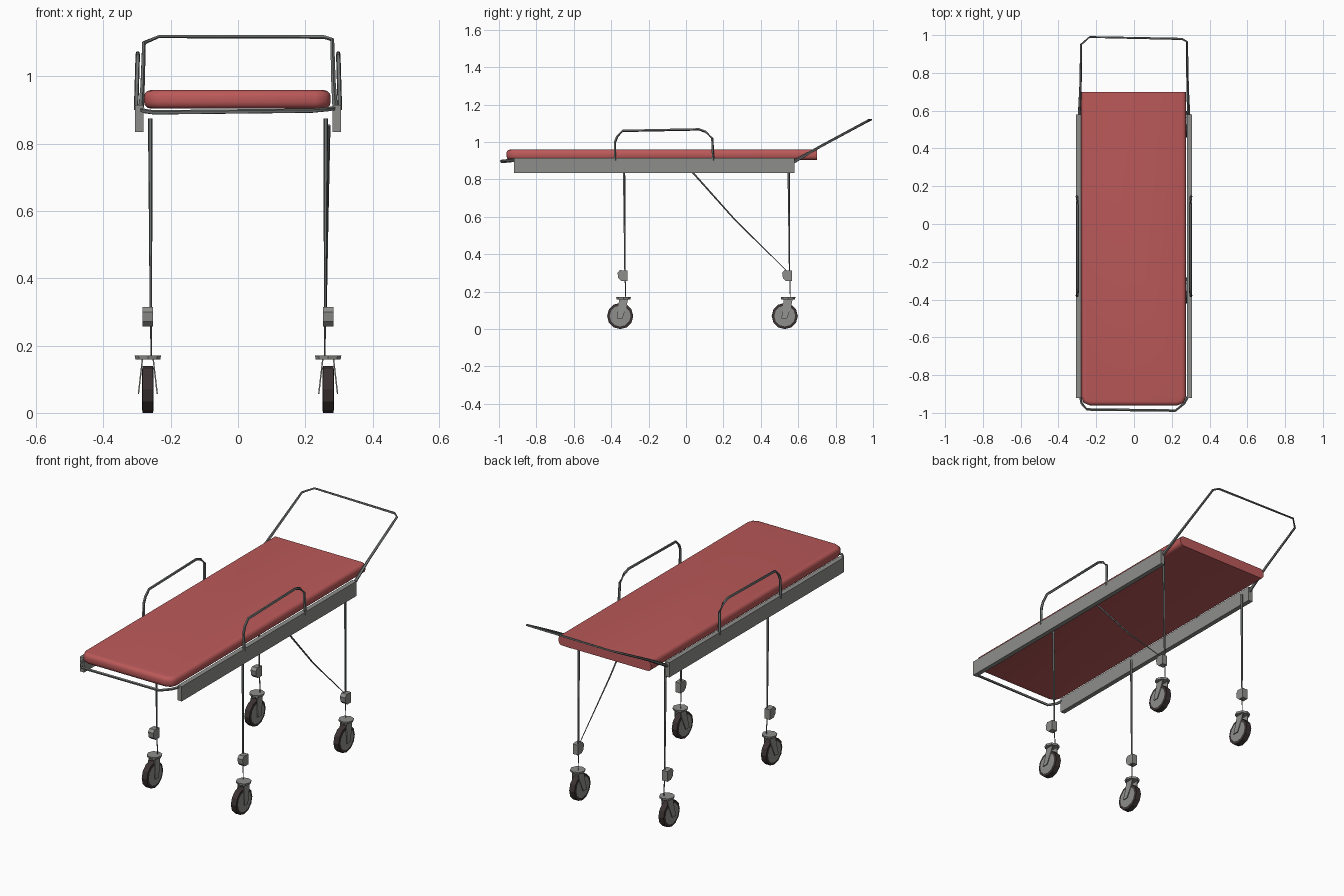
import bpy, bmesh, math
from mathutils import Vector

if "Cube" in bpy.data.objects:
    bpy.data.objects.remove(bpy.data.objects["Cube"])


def material(name, rgb):
    m = bpy.data.materials.new(name)
    m.diffuse_color = (*rgb, 1)
    m.use_nodes = True
    m.node_tree.nodes["Principled BSDF"].inputs["Base Color"].default_value = m.diffuse_color
    return m


RED = material("red vinyl", (0.50, 0.10, 0.10))
STEEL = material("grey steel", (0.27, 0.27, 0.26))
TUBE = material("dark steel", (0.17, 0.18, 0.18))
RUBBER = material("black rubber", (0.045, 0.033, 0.033))


def finish(name, bm, mats, smooth=False):
    bmesh.ops.recalc_face_normals(bm, faces=bm.faces)
    me = bpy.data.meshes.new(name)
    bm.to_mesh(me)
    bm.free()
    for m in mats:
        me.materials.append(m)
    ob = bpy.data.objects.new(name, me)
    bpy.context.collection.objects.link(ob)
    if smooth:
        bpy.ops.object.select_all(action='DESELECT')
        bpy.context.view_layer.objects.active = ob
        ob.select_set(True)
        bpy.ops.object.shade_smooth_by_angle(angle=math.radians(50))
    return ob


def prism(name, profile, x0, x1, mat):
    """Extrude a (y, z) outline along x."""
    bm = bmesh.new()
    f = bm.faces.new([bm.verts.new((x0, y, z)) for y, z in profile])
    r = bmesh.ops.extrude_face_region(bm, geom=[f])
    bmesh.ops.translate(bm, vec=(x1 - x0, 0, 0),
                        verts=[v for v in r["geom"] if isinstance(v, bmesh.types.BMVert)])
    return finish(name, bm, [mat])


def box(name, lo, hi, mat):
    return prism(name, [(lo[1], lo[2]), (hi[1], lo[2]), (hi[1], hi[2]), (lo[1], hi[2])],
                 lo[0], hi[0], mat)


def tube(name, points, radii, mat, sides=5):
    """Thin tube along a path, with one radius per point."""
    pts = [Vector(p) for p in points]
    bm = bmesh.new()
    rings = []
    n = len(pts)
    ref = Vector((0.31, 0.17, 0.93))
    for i, p in enumerate(pts):
        d = (pts[min(i + 1, n - 1)] - pts[max(i - 1, 0)]).normalized()
        if abs(d.z) > 0.95:
            ref = Vector((0, 1, 0))
        u = (ref - d * ref.dot(d)).normalized()
        ref = u
        w = d.cross(u)
        rings.append([bm.verts.new(p + radii[i] * (u * math.cos(a) + w * math.sin(a)))
                      for a in (2 * math.pi * k / sides for k in range(sides))])
    for a, b in zip(rings, rings[1:]):
        for k in range(sides):
            j = (k + 1) % sides
            bm.faces.new((a[k], a[j], b[j], b[k]))
    bm.faces.new(rings[0])
    bm.faces.new(rings[-1])
    return finish(name, bm, [mat], True)


# mattress: rounded front corners and long edges, square cut back end
bm = bmesh.new()
bmesh.ops.create_cube(bm, size=1)
for v in bm.verts:
    v.co = (v.co.x * 0.555 - 0.002, v.co.y * 1.66 - 0.13, v.co.z * 0.055 + 0.932)
corners = [e for e in bm.edges if all(v.co.y < -0.9 for v in e.verts)
           and abs(e.verts[0].co.z - e.verts[1].co.z) > 0.01]
bmesh.ops.bevel(bm, geom=corners, offset=0.045, segments=2, profile=0.5, affect='EDGES')
rim = [e for e in bm.edges if not all(v.co.y > 0.69 for v in e.verts)
       and abs(e.verts[0].co.z - e.verts[1].co.z) < 0.001]
bmesh.ops.bevel(bm, geom=rim, offset=0.02, segments=3, profile=0.5, affect='EDGES')
finish("mattress", bm, [RED], True)

# push handle at the back and low bar at the front
tube("push_handle",
     [(-0.29, 0.57, 0.89), (-0.284, 0.72, 0.977), (-0.28, 0.95, 1.10), (-0.235, 0.99, 1.119),
      (0.255, 0.98, 1.118), (0.28, 0.965, 1.11), (0.284, 0.72, 0.977), (0.29, 0.57, 0.89)],
     [0.009, 0.007, 0.006, 0.005, 0.006, 0.006, 0.007, 0.009], TUBE)
tube("front_bar",
     [(-0.285, -0.915, 0.90), (-0.278, -0.95, 0.897), (-0.25, -0.982, 0.893),
      (0.22, -0.988, 0.898), (0.265, -0.95, 0.902), (0.285, -0.915, 0.905)],
     [0.007] * 6, TUBE)

for s, side in ((-1, "left"), (1, "right")):
    # side rail and guard bar
    box(side + "_side_rail", (s * 0.281, -0.92, 0.835), (s * 0.306, 0.58, 0.915), STEEL)
    guard = [(-0.38, 0.90), (-0.38, 1.0), (-0.368, 1.03), (-0.34, 1.06), (0.07, 1.068),
             (0.105, 1.055), (0.14, 1.02), (0.145, 0.90)]
    tube(side + "_guard", [(s * (0.303 - 0.03 * (z - 0.9)), y, z) for y, z in guard],
         [0.007] * 8, TUBE)

    for y, end in ((-0.34, "front"), (0.54, "back")):
        n = f"{end}_{side}_"
        # thin tapering leg
        tube(n + "leg", [(s * 0.261, y + 0.008, 0.875), (s * 0.259, y + 0.013, 0.32),
                         (s * 0.258, y + 0.017, 0.17)], [0.007, 0.004, 0.002], TUBE)
        # chamfered joint block
        prism(n + "joint", [(y - 0.026, 0.30), (y - 0.014, 0.315), (y + 0.026, 0.312),
                            (y + 0.026, 0.257), (y - 0.006, 0.257), (y - 0.022, 0.272)],
              s * 0.253, s * 0.284, STEEL)
        # caster plate
        cx = s * 0.268
        bm = bmesh.new()
        bmesh.ops.create_cone(bm, cap_ends=True, segments=8, radius1=0.037, radius2=0.039,
                              depth=0.011)
        bmesh.ops.translate(bm, verts=bm.verts, vec=(cx, y + 0.006, 0.1645))
        finish(n + "caster_plate", bm, [STEEL])
        # splayed fork arms
        wy = y - 0.012
        for k, f in ((-1, "outer"), (1, "inner")):
            arm = prism(n + f + "_fork", [(y - 0.018, 0.16), (y + 0.03, 0.16),
                                          (y + 0.022, 0.12), (wy + 0.012, 0.056),
                                          (wy - 0.018, 0.056), (y - 0.022, 0.11)],
                        -0.002, 0.002, STEEL)
            for v in arm.data.vertices:
                v.co.x += cx + k * (0.028 - 0.012 * (v.co.z - 0.056) / 0.104)
        # wheel: dark tyre with grey hub discs
        bm = bmesh.new()
        bmesh.ops.create_cone(bm, cap_ends=True, segments=12, radius1=0.07, radius2=0.07,
                              depth=0.031)
        caps = [f for f in bm.faces if abs(f.normal.z) > 0.9]
        bmesh.ops.inset_individual(bm, faces=caps, thickness=0.014, depth=0.002)
        for f in caps:
            f.material_index = 1
        for v in bm.verts:
            v.co = (cx + v.co.z, wy + v.co.x, 0.0695 + v.co.y)
        finish(n + "wheel", bm, [RUBBER, STEEL])

# diagonal brace, right side only
tube("diagonal_brace", [(0.27, 0.02, 0.855), (0.265, 0.27, 0.575), (0.262, 0.54, 0.31)],
     [0.005, 0.004, 0.002], TUBE)
